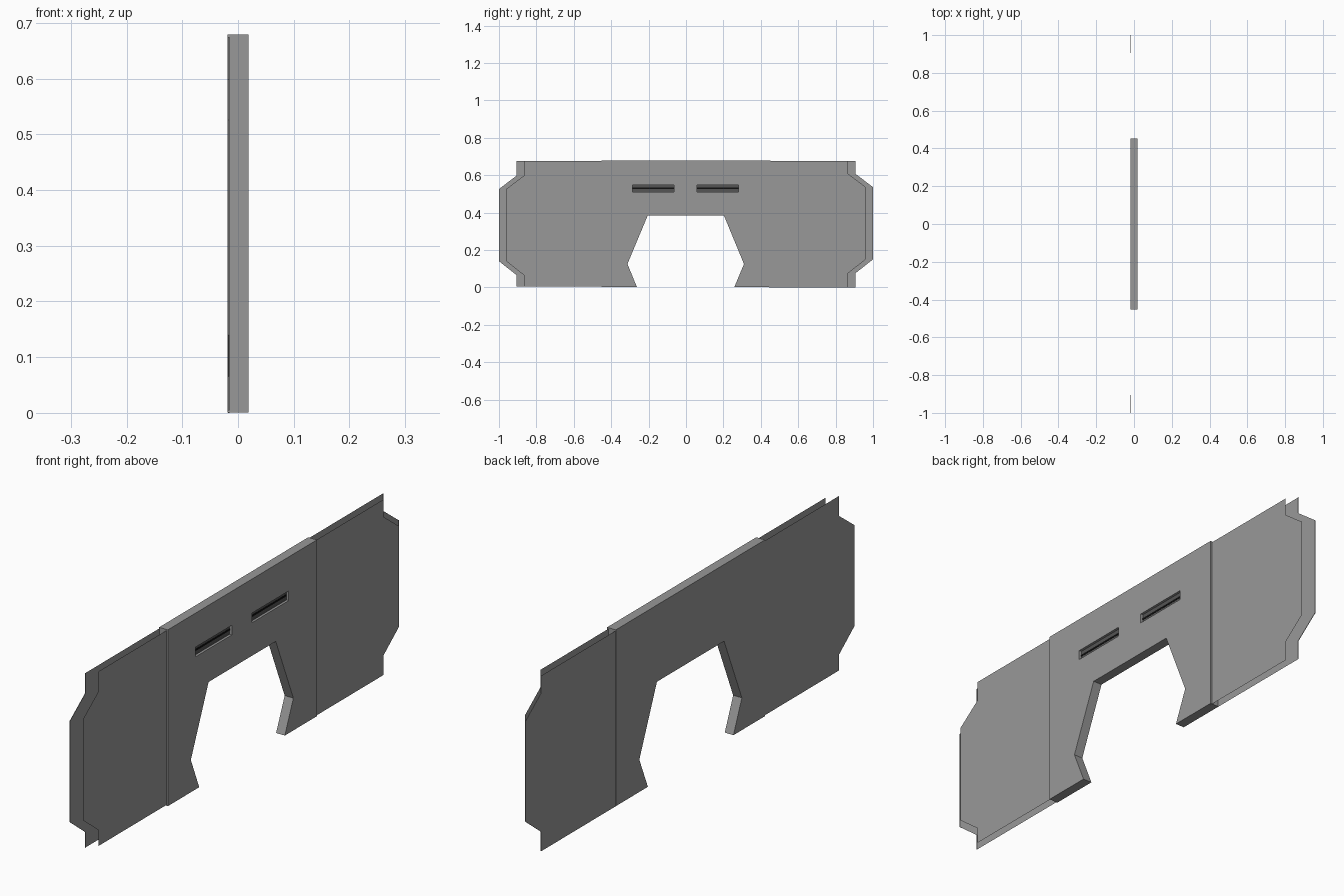
import bpy, bmesh

if "Cube" in bpy.data.objects:
    bpy.data.objects.remove(bpy.data.objects["Cube"])

HALF = 0.0185  # half thickness of the panel


def material(name, v):
    m = bpy.data.materials.new(name)
    m.diffuse_color = (v, v, v, 1)
    m.use_nodes = True
    m.node_tree.nodes["Principled BSDF"].inputs["Base Color"].default_value = m.diffuse_color
    return m


GREY = material("panel_grey", 0.316)
DARK = material("slot_dark", 0.09)
BLACK = material("slot_black", 0.005)


def finish(name, bm, mat=GREY, normals=True):
    if normals:
        bmesh.ops.recalc_face_normals(bm, faces=bm.faces)
    me = bpy.data.meshes.new(name)
    bm.to_mesh(me)
    bm.free()
    me.materials.append(mat)
    ob = bpy.data.objects.new(name, me)
    bpy.context.scene.collection.objects.link(ob)
    return ob


def prism_x(name, pts, x0, x1, mat=GREY):
    """Extrude a (y, z) outline along x."""
    bm = bmesh.new()
    face = bm.faces.new([bm.verts.new((x0, y, z)) for y, z in pts])
    ext = bmesh.ops.extrude_face_region(bm, geom=[face])
    moved = [v for v in ext["geom"] if isinstance(v, bmesh.types.BMVert)]
    bmesh.ops.translate(bm, verts=moved, vec=(x1 - x0, 0, 0))
    return finish(name, bm, mat)


def rect(y0, y1, z0, z1):
    return [(y0, z0), (y1, z0), (y1, z1), (y0, z1)]


def wing_sheet(name, side, x, inset, rim=0.0):
    """Thin wing plate with notched corners; the rim closes its outer end."""
    dz = 0.005 * side
    bottom = 0.0 if side > 0 else 0.004
    notch, tip = 0.905 - inset, 1.0 - inset
    end = [(notch, bottom), (notch, 0.07 + dz), (tip, 0.145 + dz),
           (tip, 0.531 + dz), (notch, 0.603 + dz), (notch, 0.675)]
    outline = [(0.445, bottom)] + end + [(0.445, 0.675)]
    bm = bmesh.new()
    vs = [bm.verts.new((x, side * y, z)) for y, z in outline]
    face = bm.faces.new(vs)
    face.normal_update()
    if face.normal.x * x < 0:
        face.normal_flip()
    if rim:
        inner = [bm.verts.new((x + rim, side * y, z)) for y, z in end]
        for i in range(len(end) - 1):
            f = bm.faces.new([vs[i + 1], vs[i + 2], inner[i + 1], inner[i]])
            f.normal_update()
            if f.normal.y * side < 0:
                f.normal_flip()
    return finish(name, bm, normals=False)


# Centre block with the archway
centre = prism_x("centre_panel", [
    (-0.453, 0.001), (-0.262, 0.001), (-0.313, 0.125), (-0.205, 0.384),
    (0.203, 0.384), (0.31, 0.125), (0.258, 0.001), (0.453, 0.001),
    (0.453, 0.679), (-0.453, 0.679)], -HALF, HALF)

# Two dark recessed slots above the archway, each with a middle slat line
for label, y0, y1 in (("left", -0.286, -0.064), ("right", 0.06, 0.281)):
    floor = HALF - 0.01
    cutter = prism_x("slot_cutter_" + label, rect(y0, y1, 0.511, 0.548),
                     floor, HALF + 0.02)
    cutter.hide_render = cutter.hide_viewport = True
    mod = centre.modifiers.new("slot_" + label, 'BOOLEAN')
    mod.operation = 'DIFFERENCE'
    mod.solver = 'EXACT'
    mod.object = cutter
    prism_x("slot_floor_" + label, rect(y0, y1, 0.511, 0.548),
            floor - 0.001, floor + 0.0005, DARK)
    prism_x("slot_slat_" + label, rect(y0, y1, 0.526, 0.533),
            floor, floor + 0.0015, BLACK)

# Wing plates, a long back one and a shorter front one on each side
for label, side in (("left", -1), ("right", 1)):
    wing_sheet("back_wing_" + label, side, -0.0175, 0.0, rim=0.002)
    wing_sheet("front_wing_" + label, side, 0.0125, 0.039)
